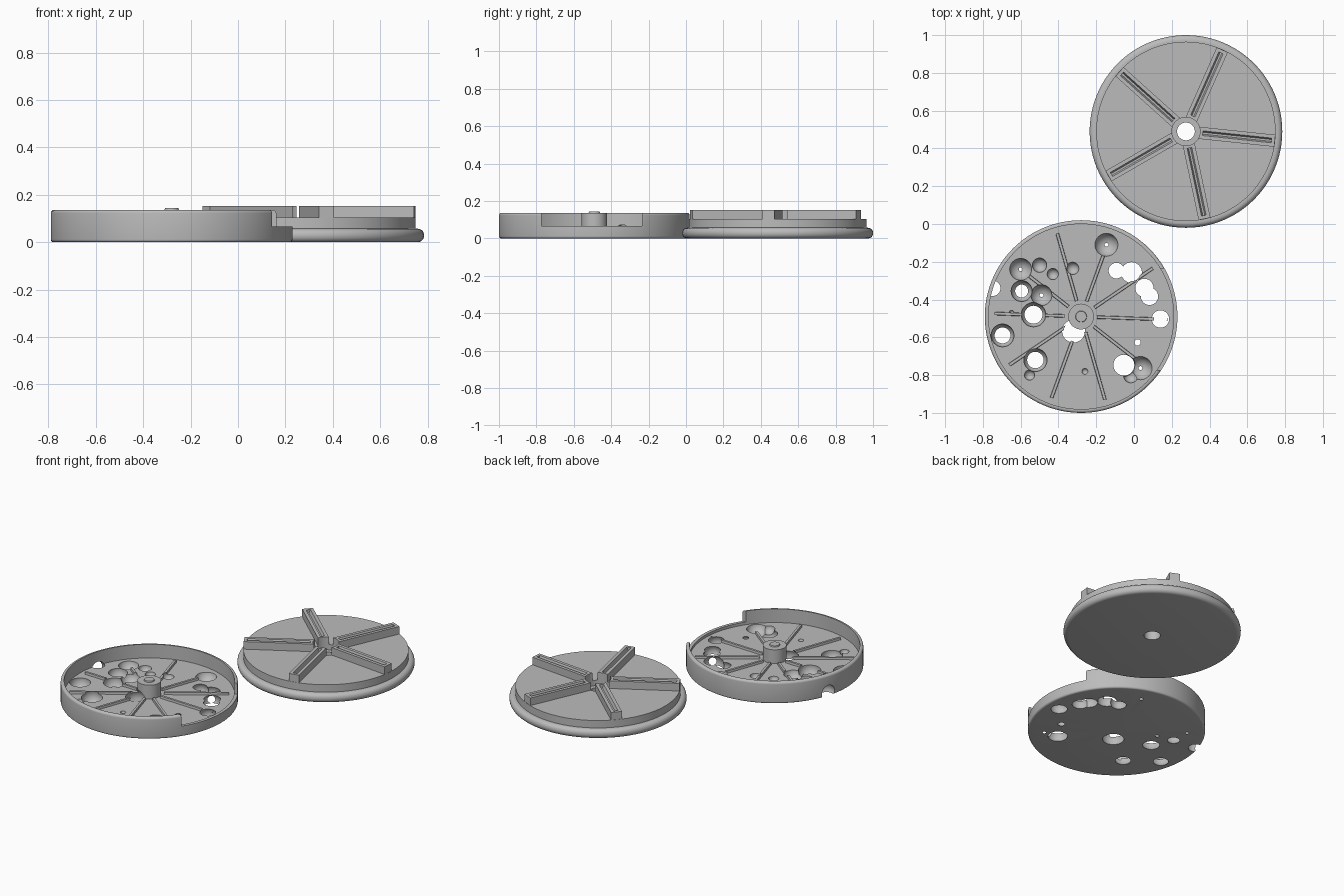
import bpy, bmesh, math
from mathutils import Matrix, Vector

if "Cube" in bpy.data.objects:
    bpy.data.objects.remove(bpy.data.objects["Cube"], do_unlink=True)

grey = bpy.data.materials.new("plain grey")
grey.use_nodes = True
grey.diffuse_color = (0.5, 0.5, 0.5, 1)
grey.node_tree.nodes["Principled BSDF"].inputs["Base Color"].default_value = (0.5, 0.5, 0.5, 1)

LID = Vector((0.275, 0.49, 0))
TRAY = Vector((-0.28, -0.49, 0))
RIM = 0.51
FLOOR = 0.05


def finish(name, bm, origin):
    bmesh.ops.recalc_face_normals(bm, faces=bm.faces)
    mesh = bpy.data.meshes.new(name)
    bm.to_mesh(mesh)
    bm.free()
    mesh.materials.append(grey)
    ob = bpy.data.objects.new(name, mesh)
    ob.location = origin
    bpy.context.collection.objects.link(ob)
    return ob


def arc(r, z, radius, start, end, n=5):
    """Rounded profile corner centred on (r, z)."""
    angles = [math.radians(start + (end - start) * i / n) for i in range(n + 1)]
    return [(r + radius * math.cos(a), z + radius * math.sin(a)) for a in angles]


def lathe(name, profile, origin, closed=False, segments=96):
    """Spin a profile; a closed one makes a ring, an open one starts and ends on the axis."""
    bm = bmesh.new()
    verts = [bm.verts.new((r, 0, z)) for r, z in profile]
    edges = [bm.edges.new(pair) for pair in zip(verts, verts[1:])]
    if closed:
        edges.append(bm.edges.new((verts[-1], verts[0])))
    bmesh.ops.spin(bm, geom=verts + edges, cent=(0, 0, 0), axis=(0, 0, 1),
                   angle=math.tau, steps=segments)
    bmesh.ops.remove_doubles(bm, verts=bm.verts, dist=1e-5)
    return finish(name, bm, origin)


def bars(name, origin, count, first, r0, r1, z0, z1, low, high):
    """Radial bars whose half width goes from low at z0 to high at z1."""
    bm = bmesh.new()
    for i in range(count):
        turn = Matrix.Rotation(math.radians(first + 360 * i / count), 4, 'Z')
        for v in bmesh.ops.create_cube(bm, size=2)["verts"]:
            x, y, z = v.co
            v.co = turn @ Vector((r1 if x > 0 else r0, y * (high if z > 0 else low),
                                  z1 if z > 0 else z0))
    return finish(name, bm, origin)


def ball(origin, x, y, z, r):
    bm = bmesh.new()
    bmesh.ops.create_uvsphere(bm, u_segments=32, v_segments=16, radius=r,
                              matrix=Matrix.Translation((x, y, z)))
    return finish("cutter", bm, origin)


def cut(ob, cutters):
    """Subtract the cutters and keep the finished mesh."""
    for c in cutters:
        m = ob.modifiers.new("cut", 'BOOLEAN')
        m.operation, m.solver, m.object = 'DIFFERENCE', 'EXACT', c
    bpy.context.view_layer.update()
    result = ob.evaluated_get(bpy.context.evaluated_depsgraph_get())
    mesh = bpy.data.meshes.new_from_object(result)
    ob.modifiers.clear()
    ob.data = mesh


def discard(cutters):
    for c in cutters:
        bpy.data.objects.remove(c, do_unlink=True)


# Lid: rounded rim, raised step, centre hole with a counterbore
lid = lathe("lid_disc",
            [(0.047, 0)] + arc(RIM - 0.026, 0.026, 0.026, -90, 0)
            + arc(RIM - 0.026, 0.031, 0.026, 0, 90)
            + [(0.475, 0.057), (0.475, 0.104), (0.075, 0.104), (0.075, 0.07), (0.047, 0.07)],
            LID, closed=True)

# Lid ribs: five bars with a tapered groove along the top
lid_ribs = bars("lid_ribs", LID, 5, -6, 0.06, 0.473, 0.09, 0.152, 0.032, 0.032)
grooves = bars("cutter", LID, 5, -6, 0.09, 0.455, 0.13, 0.156, 0.005, 0.014)
bore = lathe("cutter", [(0, 0.05), (0.075, 0.05), (0.075, 0.2), (0, 0.2)], LID)
cut(lid_ribs, [bore, grooves])
discard([bore, grooves])

# Tray: floor and thin outer wall
tray = lathe("tray_shell",
             [(0, 0)] + arc(RIM - 0.012, 0.012, 0.012, -90, 0)
             + arc(RIM - 0.014, 0.123, 0.014, 0, 90)
             + [(0.49, 0.137), (0.49, FLOOR), (0, FLOOR)], TRAY)

# Tray hub with a low boss, and ten thin floor ribs
hub = lathe("tray_hub", [(0, 0.03), (0.068, 0.03), (0.068, 0.137), (0.03, 0.137),
                         (0.028, 0.144), (0, 0.144)], TRAY, segments=48)
tray_ribs = bars("tray_ribs", TRAY, 10, -2, 0.085, 0.458, 0.03, 0.064, 0.011, 0.007)

# Notch in the wall on one side
bm = bmesh.new()
bmesh.ops.create_cube(bm, size=1, matrix=Matrix.Translation((0.5, -0.014, 0.167))
                      @ Matrix.Diagonal((0.3, 0.538, 0.2, 1)))
notch = finish("cutter", bm, TRAY)
cut(tray, [notch])
discard([notch])

# Round holes right through the floor: x, y, radius
through = [(0.187, 0.243, 0.049), (0.267, 0.233, 0.061), (0.335, 0.152, 0.055),
           (0.362, 0.107, 0.053), (0.42, -0.013, 0.053), (-0.04, -0.077, 0.066),
           (0.226, -0.257, 0.061), (0.299, -0.137, 0.031), (-0.468, 0.15, 0.049)]
# Holes that narrow downward
funnels = [(-0.315, 0.135, 0.056), (-0.252, 0.01, 0.065), (-0.416, -0.1, 0.061),
           (-0.242, -0.23, 0.062)]
# Bowls that only just reach the underside
bowls = [(0.134, 0.38, 0.062), (-0.32, 0.25, 0.059), (-0.22, 0.272, 0.038),
         (-0.15, 0.225, 0.03), (-0.045, 0.255, 0.033), (-0.21, 0.113, 0.056),
         (0.314, -0.273, 0.063), (0.263, -0.313, 0.038), (-0.273, -0.31, 0.027),
         (0.02, -0.29, 0.016), (-0.368, 0.02, 0.013)]

balls = [ball(TRAY, x, y, 0.024, r) for x, y, r in through]
balls += [ball(TRAY, x, y, 0.044, r) for x, y, r in funnels]
balls += [ball(TRAY, x, y, max(r - 0.001, FLOOR), r) for x, y, r in bowls]
for part in (tray, hub, tray_ribs):
    cut(part, balls)
discard(balls)

# Smooth rounded surfaces, keep edges crisp
bpy.ops.object.select_all(action='DESELECT')
for part in (lid, lid_ribs, tray, hub, tray_ribs):
    part.select_set(True)
    bpy.context.view_layer.objects.active = part
bpy.ops.object.shade_smooth_by_angle(angle=math.radians(30))
